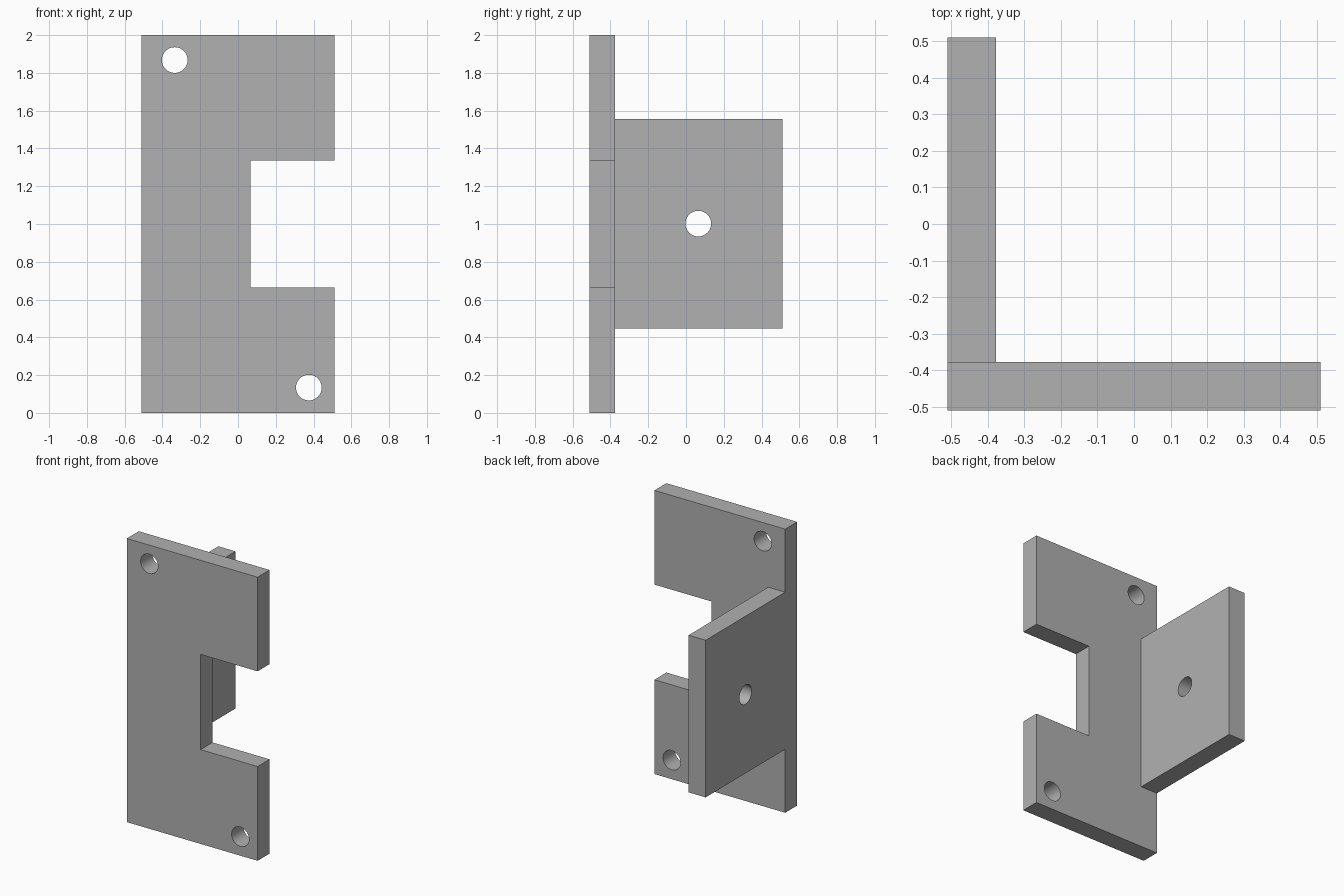
import bpy
from math import pi

default = bpy.data.objects.get("Cube")
if default:
    bpy.data.objects.remove(default, do_unlink=True)

THICK = 0.133       # wall thickness of both leaves
HALF = 0.51         # half width and half depth
HEIGHT = 2.0
HOLE_R = 0.068
INNER = -HALF + THICK

# Single grey finish
grey = bpy.data.materials.new("plain grey")
grey.use_nodes = True
colour = (0.44, 0.44, 0.44, 1)
grey.diffuse_color = colour
grey.node_tree.nodes["Principled BSDF"].inputs["Base Color"].default_value = colour


def box(name, low, high):
    """Axis-aligned box between two corners."""
    bpy.ops.mesh.primitive_cube_add(size=1)
    ob = bpy.context.object
    ob.name = name
    for v in ob.data.vertices:
        v.co = [h if c > 0 else l for c, l, h in zip(v.co, low, high)]
    ob.data.materials.append(grey)
    return ob


def drill(name, centre, rotation):
    """Round cutter running through one leaf."""
    bpy.ops.mesh.primitive_cylinder_add(vertices=48, radius=HOLE_R, depth=THICK * 2,
                                        location=centre, rotation=rotation)
    ob = bpy.context.object
    ob.name = name
    ob.data.materials.append(grey)
    return ob


def combine(target, tool, operation):
    """Apply a boolean and discard the helper."""
    tool.hide_render = True
    mod = target.modifiers.new(operation.lower(), 'BOOLEAN')
    mod.operation = operation
    mod.solver = 'EXACT'
    mod.object = tool
    bpy.context.view_layer.objects.active = target
    bpy.ops.object.modifier_apply(modifier=mod.name)
    bpy.data.objects.remove(tool, do_unlink=True)


# Upright front plate
bracket = box("angle_bracket", (-HALF, -HALF, 0), (HALF, INNER, HEIGHT))

# Side flange reaching backwards, merged into the plate
flange = box("side_flange", (-HALF, INNER - THICK / 2, 0.447), (INNER, HALF, 1.555))
combine(bracket, flange, 'UNION')

# Rectangular notch in the plate's free edge
notch = box("notch_cutter", (0.065, -HALF - 0.1, 0.665), (HALF + 0.1, INNER + 0.1, 1.336))
combine(bracket, notch, 'DIFFERENCE')

# Screw holes: two through the plate, one through the flange
mid = -HALF + THICK / 2
holes = [((-0.335, mid, 1.868), (pi / 2, 0, 0)),
         ((0.375, mid, 0.134), (pi / 2, 0, 0)),
         ((mid, 0.065, 1.002), (0, pi / 2, 0))]
for centre, rotation in holes:
    combine(bracket, drill("hole_cutter", centre, rotation), 'DIFFERENCE')

# Smooth hole walls, sharp edges elsewhere
bpy.ops.object.select_all(action='DESELECT')
bracket.select_set(True)
bpy.context.view_layer.objects.active = bracket
bpy.ops.object.shade_smooth_by_angle()
